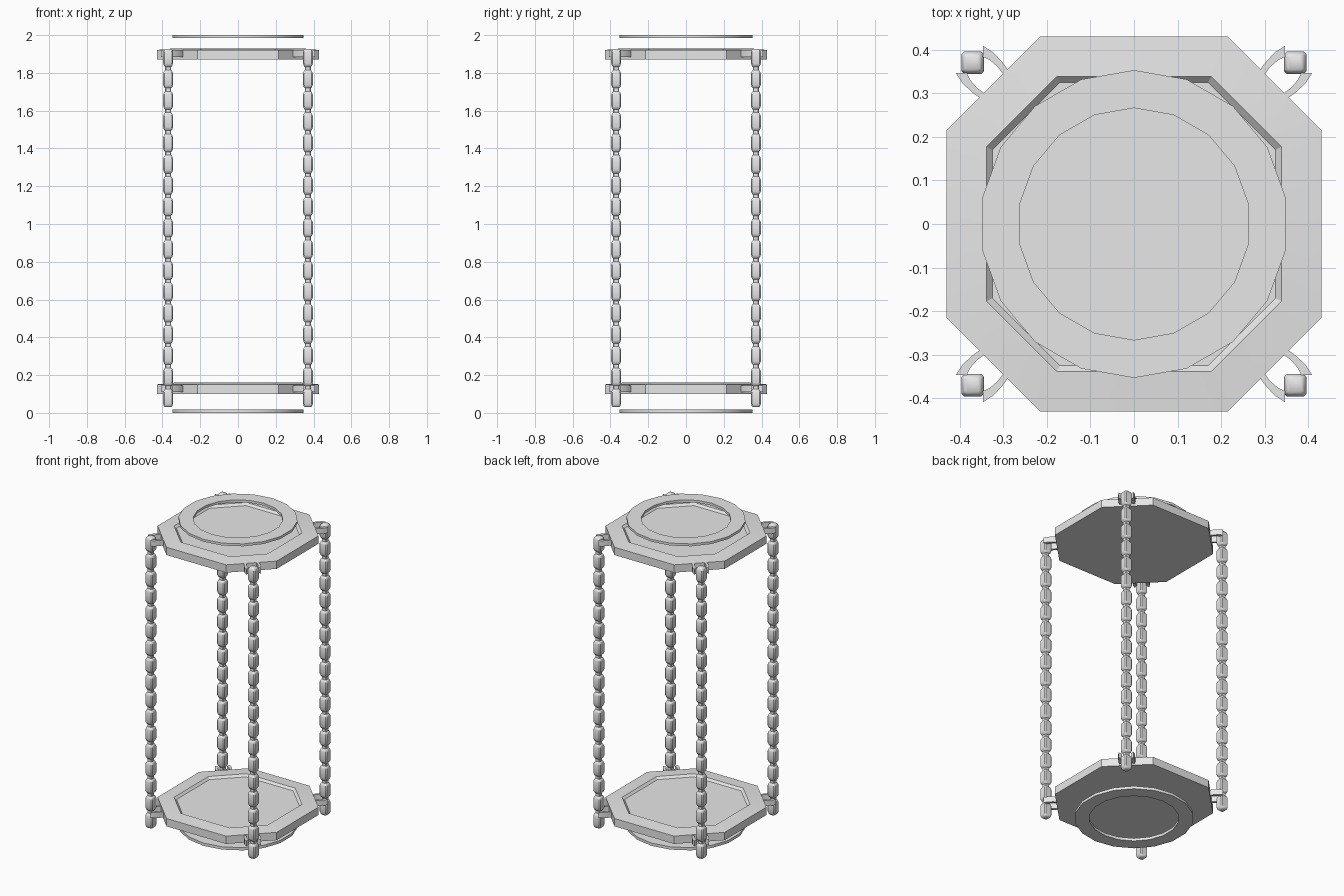
import bpy, bmesh
from math import radians, sin, cos, pi, sqrt

cube = bpy.data.objects.get("Cube")
if cube:
    bpy.data.objects.remove(cube, do_unlink=True)

grey = bpy.data.materials.new("light_grey")
grey.use_nodes = True
colour = (0.8, 0.8, 0.8, 1)
grey.diffuse_color = colour
grey.node_tree.nodes["Principled BSDF"].inputs["Base Color"].default_value = colour


def finish(bm, name, angle=30):
    """Turn a bmesh into a smooth-by-angle object."""
    bmesh.ops.recalc_face_normals(bm, faces=bm.faces)
    mesh = bpy.data.meshes.new(name)
    bm.to_mesh(mesh)
    bm.free()
    mesh.materials.append(grey)
    obj = bpy.data.objects.new(name, mesh)
    bpy.context.collection.objects.link(obj)
    bpy.ops.object.select_all(action='DESELECT')
    obj.select_set(True)
    bpy.context.view_layer.objects.active = obj
    bpy.ops.object.shade_smooth_by_angle(angle=radians(angle))
    return obj


def loft(bm, loops, closed=False):
    """Skin a stack of equal loops, capped or joined end to end."""
    rings = [[bm.verts.new(p) for p in loop] for loop in loops]
    pairs = list(zip(rings, rings[1:]))
    if closed:
        pairs.append((rings[-1], rings[0]))
    else:
        bm.faces.new(rings[0])
        bm.faces.new(rings[-1])
    n = len(rings[0])
    for a, b in pairs:
        for i in range(n):
            j = (i + 1) % n
            bm.faces.new((a[i], a[j], b[j], b[i]))


def octagon(half, flat, z, cx=0, cy=0):
    """Square of given half width with its corners cut."""
    h, f = half, flat
    pts = [(f, -h), (h, -f), (h, f), (f, h), (-f, h), (-h, f), (-h, -f), (-f, -h)]
    return [(cx + x, cy + y, z) for x, y in pts]


def circle(r, z, sides=18):
    return [(r * sin(2 * pi * i / sides), r * cos(2 * pi * i / sides), z)
            for i in range(sides)]


# Octagonal plates with a gently sloped rim and a sunken panel
def plate(name, z):
    bm = bmesh.new()
    loft(bm, [octagon(0.43, 0.215, z), octagon(0.43, 0.215, z + 0.051),
              octagon(0.338, 0.177, z + 0.06), octagon(0.325, 0.17, z + 0.046)])
    finish(bm, name)


# Thin flat rings above and below
def ring(name, z, height):
    bm = bmesh.new()
    loft(bm, [circle(0.353, z), circle(0.353, z + height),
              circle(0.266, z + height), circle(0.266, z)], closed=True)
    finish(bm, name)


# Beaded corner posts
def post(name, x, y):
    bm = bmesh.new()
    loops = []
    profile = [(-0.048, 0.016), (-0.043, 0.021), (-0.03, 0.026),
               (0.03, 0.026), (0.043, 0.021), (0.048, 0.016)]
    for i in range(17):
        centre = 0.078 + i * 0.1126
        for dz, r in profile:
            loops.append(octagon(r, r * 0.75, centre + dz, x, y))
    loft(bm, loops)
    finish(bm, name, 40)


# Pair of curved arms holding a post; u runs outward along the diagonal
ARM = [(0.44, 0.043), (0.475, 0.049), (0.507, 0.05), (0.533, 0.044),
       (0.516, 0.026), (0.5, 0.032), (0.475, 0.034), (0.44, 0.028)]


def bracket(name, sx, sy, z):
    bm = bmesh.new()
    for side in (-1, 1):
        outline = [(sx * (u - side * v) / sqrt(2), sy * (u + side * v) / sqrt(2))
                   for u, v in ARM]
        loft(bm, [[(x, y, z + dz) for x, y in outline] for dz in (0, 0.036)])
    finish(bm, name)


plate("bottom_plate", 0.1)
plate("top_plate", 1.87)
ring("bottom_ring", 0, 0.018)
ring("top_ring", 1.984, 0.016)
for sx, side in ((1, "left"), (-1, "right")):
    for sy, end in ((-1, "front"), (1, "back")):
        label = end + "_" + side
        post(label + "_post", sx * 0.37, sy * 0.37)
        bracket(label + "_lower_bracket", sx, sy, 0.11)
        bracket(label + "_upper_bracket", sx, sy, 1.884)
